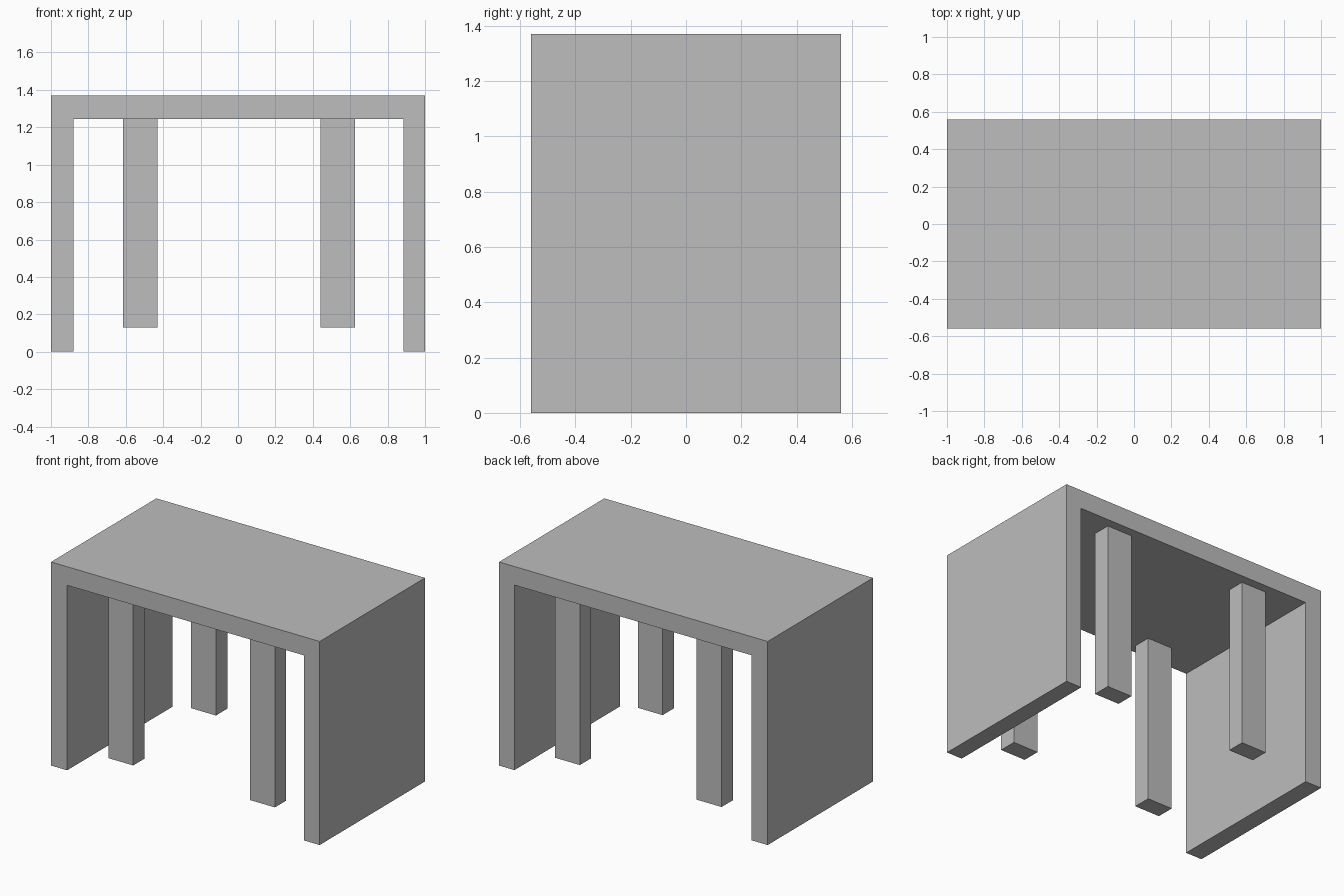
import bpy

cube = bpy.data.objects.get("Cube")
if cube:
    bpy.data.objects.remove(cube, do_unlink=True)

grey = bpy.data.materials.new("plain_grey")
grey.use_nodes = True
colour = (0.51, 0.51, 0.51, 1)
grey.diffuse_color = colour
grey.node_tree.nodes["Principled BSDF"].inputs["Base Color"].default_value = colour

HALF_X, HALF_Y, TOP = 1.0, 0.56, 1.37
SLAB_Z = 1.245       # underside of the table top
LEG_Z = 0.13         # legs stop short of the ground


def make_object(name, verts, faces):
    mesh = bpy.data.meshes.new(name)
    mesh.from_pydata(verts, [], faces)
    mesh.materials.append(grey)
    obj = bpy.data.objects.new(name, mesh)
    bpy.context.collection.objects.link(obj)
    return obj


def extrude_profile(name, profile, y0, y1):
    """Sweep a counter-clockwise x-z outline from y0 to y1."""
    n = len(profile)
    verts = [(x, y, z) for y in (y0, y1) for x, z in profile]
    faces = [tuple(range(n)), tuple(reversed(range(n, 2 * n)))]
    faces += [(i, i + n, (i + 1) % n + n, (i + 1) % n) for i in range(n)]
    return make_object(name, verts, faces)


# Table top and both side panels as one bent slab
frame = [(-HALF_X, 0), (-0.88, 0), (-0.88, SLAB_Z), (0.885, SLAB_Z),
         (0.885, 0), (HALF_X, 0), (HALF_X, TOP), (-HALF_X, TOP)]
extrude_profile("top_and_side_panels", frame, -HALF_Y, HALF_Y)

# Four inner legs hanging from the top
for side, x0, x1 in (("right", -0.615, -0.43), ("left", 0.44, 0.625)):
    outline = [(x0, LEG_Z), (x1, LEG_Z), (x1, SLAB_Z), (x0, SLAB_Z)]
    for end, y0, y1 in (("front", -0.50, -0.38), ("back", 0.38, 0.50)):
        extrude_profile(f"{end}_{side}_leg", outline, y0, y1)
